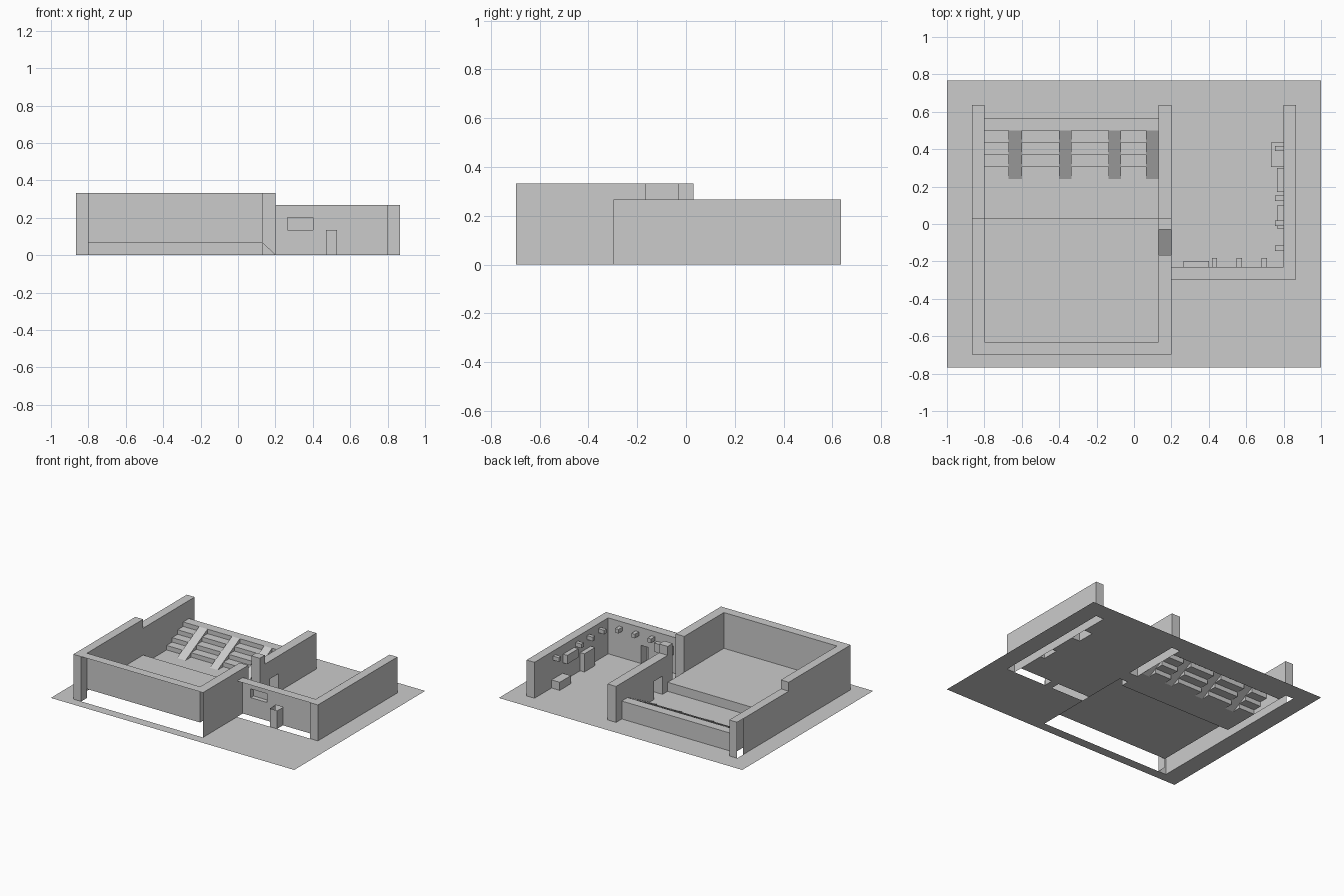
import bpy, bmesh
from mathutils import Vector

if "Cube" in bpy.data.objects:
    bpy.data.objects.remove(bpy.data.objects["Cube"])

grey = bpy.data.materials.new("plain_grey")
grey.diffuse_color = (0.6, 0.6, 0.6, 1)
grey.use_nodes = True
grey.node_tree.nodes["Principled BSDF"].inputs["Base Color"].default_value = grey.diffuse_color

# Grid lines of the plan
XL0, XL1 = -0.865, -0.8      # left wall
XM0, XM1 = 0.13, 0.2         # middle wall
XR0, XR1 = 0.8, 0.865        # right wall
YF0, YF1 = -0.697, -0.63     # hall front wall
YS0, YS1 = -0.298, -0.23     # side room front wall
YE, YB = 0.03, 0.635         # stage edge, back ends
HI, LO, FL = 0.333, 0.267, 0.067
DOOR = 0.135


def face(bm, pts, direction):
    """Polygon turned to face the given direction."""
    f = bm.faces.new([bm.verts.new(p) for p in pts])
    f.normal_update()
    if f.normal.dot(Vector(direction)) < 0:
        f.normal_flip()


def panel(bm, side, c, a, b, holes=()):
    """Axis-aligned sheet at coordinate c with rectangular holes (a0,a1,b0,b1)."""
    ax = "xyz".index(side[1])
    d = [0, 0, 0]
    d[ax] = 1 if side[0] == "+" else -1
    us = sorted({*a, *[v for h in holes for v in h[:2] if a[0] < v < a[1]]})
    vs = sorted({*b, *[v for h in holes for v in h[2:] if b[0] < v < b[1]]})
    for u0, u1 in zip(us, us[1:]):
        for v0, v1 in zip(vs, vs[1:]):
            u, v = (u0 + u1) / 2, (v0 + v1) / 2
            if any(h[0] < u < h[1] and h[2] < v < h[3] for h in holes):
                continue
            pts = []
            for p, q in ((u0, v0), (u1, v0), (u1, v1), (u0, v1)):
                co = [p, q]
                co.insert(ax, c)
                pts.append(co)
            face(bm, pts, d)


def box(bm, x, y, z, sides):
    """Box showing only the listed sides."""
    for s in sides.split():
        r = [x, y, z]
        c = r.pop("xyz".index(s[1]))[s[0] == "+"]
        panel(bm, s, c, *r)


def finish(bm, name):
    bmesh.ops.remove_doubles(bm, verts=bm.verts, dist=1e-4)
    me = bpy.data.meshes.new(name)
    bm.to_mesh(me)
    bm.free()
    me.materials.append(grey)
    bpy.context.collection.objects.link(bpy.data.objects.new(name, me))


# Bleacher layout
treads = [0.305, 0.37, 0.435, 0.5]
RISE = 0.0333
aisles = [(-0.67, -0.6), (-0.4, -0.335), (-0.135, -0.07), (0.065, XM0)]
BACK = 0.568

# Ground, open beneath walls, stage, bleacher and floor boxes
door = (0.09, 0.19)
low_box = ((0.733, XR0), (0.305, 0.435))
tall_box = ((0.765, XR0), (-0.025, 0.1))
holes = [(XL0, XL1, YF0, YB), (XL0, XM1, YF0, YE), (XM0, XM1, YE, door[0]),
         (XM0, XM1, door[1], YB), (XL1, XM0, treads[0], BACK),
         (XM1, 0.47, YS0, YS1), (0.53, XR0, YS0, YS1), (XR0, XR1, YS0, YB),
         (*low_box[0], *low_box[1]), (*tall_box[0], *tall_box[1])]
holes += [(a, b, 0.24, treads[0]) for a, b in aisles]
bm = bmesh.new()
panel(bm, "+z", 0, (-1, 1), (-0.768, 0.768), holes)
finish(bm, "ground")

# Raised floor of the hall with its riser
bm = bmesh.new()
panel(bm, "+z", FL, (XL1, XM0), (YF1, YE))
panel(bm, "+y", YE, (XL1, XM0), (0, FL))
finish(bm, "raised_floor")

# Left wall
bm = bmesh.new()
box(bm, (XL0, XL1), (YF0, YE), (0, HI), "-x -y +z")
panel(bm, "+x", XL1, (YF0, YF1), (0, HI))
panel(bm, "+x", XL1, (YF1, YE), (FL, HI))
panel(bm, "+y", YE, (XL0, XL1), (LO, HI))
box(bm, (XL0, XL1), (YE, YB), (0, LO), "+x +y +z")
panel(bm, "-x", XL0, (YE, BACK), (0, LO))
finish(bm, "left_wall")

# Hall front wall
bm = bmesh.new()
panel(bm, "+z", HI, (XL1, XM0), (YF0, YF1))
panel(bm, "+y", YF1, (XL1, XM0), (FL, HI))
finish(bm, "hall_front_wall")

# Middle wall with a full-height gap and a low doorway
gap = (-0.165, -0.03)
bm = bmesh.new()
for y0, y1 in ((YF0, gap[0]), (gap[1], YE)):
    box(bm, (XM0, XM1), (y0, y1), (0, HI), "+x +z")
    panel(bm, "-x", XM0, (max(y0, YF1), y1), (FL, HI))
for y, d in ((gap[0], 1), (gap[1], -1)):
    face(bm, [(XM0, y, FL), (XM1, y, 0), (XM1, y, HI), (XM0, y, HI)], (0, d, 0))
panel(bm, "+y", YE, (XM0, XM1), (LO, HI))
box(bm, (XM0, XM1), (YE, YB), (0, LO), "+y +z")
for s, x in (("-x", XM0), ("+x", XM1)):
    panel(bm, s, x, (YE, YB), (0, LO), [(*door, 0, DOOR)])
panel(bm, "+y", door[0], (XM0, XM1), (0, DOOR))
panel(bm, "-y", door[1], (XM0, XM1), (0, DOOR))
panel(bm, "-z", DOOR, (XM0, XM1), door)
finish(bm, "middle_wall")

# Ramp down through the gap
bm = bmesh.new()
face(bm, [(XM0, gap[0], FL), (XM1, gap[0], 0), (XM1, gap[1], 0), (XM0, gap[1], FL)], (1, 0, 1))
finish(bm, "gap_ramp")

# Side room front wall with a door niche and a window recess
window = (0.265, 0.4, 0.135, 0.2)
bm = bmesh.new()
panel(bm, "+y", YS1, (XM1, XR0), (0, LO), [(0.47, 0.53, 0, DOOR), window])
panel(bm, "+z", LO, (XM1, XR0), (YS0, YS1))
finish(bm, "side_front_wall")
bm = bmesh.new()
panel(bm, "+y", YS0, (0.47, 0.53), (0, DOOR))
panel(bm, "+x", 0.47, (YS0, YS1), (0, DOOR))
panel(bm, "-x", 0.53, (YS0, YS1), (0, DOOR))
finish(bm, "door_niche")
bm = bmesh.new()
box(bm, window[:2], (YS1, -0.197), window[2:], "-x +x +y -z +z")
finish(bm, "window_cabinet")

# Right wall
bm = bmesh.new()
box(bm, (XR0, XR1), (YS0, YB), (0, LO), "+x -y +y +z")
panel(bm, "-x", XR0, (YS1, YB), (0, LO))
panel(bm, "-x", XR0, (YS0, YS1), (0, LO))
finish(bm, "right_wall")

# Boxes along the right wall
for name, (x, y), z, sides in (
        ("low_box", low_box, (0, 0.06), "-x -y +y +z"),
        ("tall_box", tall_box, (0, DOOR), "-x -y +y +z"),
        ("hanging_box", ((0.765, XR0), (0.17, 0.3)), (0.135, 0.2), "-x -y +y -z +z")):
    bm = bmesh.new()
    box(bm, x, y, z, sides)
    finish(bm, name)

# Small wall lamps
bm = bmesh.new()
for x in (0.43, 0.563, 0.697):
    box(bm, (x - 0.014, x + 0.014), (YS1, -0.183), (0.2, 0.23), "-x +x +y -z +z")
for y in (0.403, 0.138, 0.004, -0.13):
    box(bm, (0.753, XR0), (y - 0.014, y + 0.014), (0.2, 0.23), "-x -y +y -z +z")
finish(bm, "wall_lamps")

# Bleacher steps between the sloped aisles
bm = bmesh.new()
cuts = [XL1] + [v for a in aisles for v in a]
ends = treads[1:] + [BACK]
for a, b in zip(cuts[::2], cuts[1::2]):
    for k, (y0, y1) in enumerate(zip(treads, ends)):
        panel(bm, "-y", y0, (a, b), (k * RISE, (k + 1) * RISE))
        if k < 3:
            panel(bm, "+z", (k + 1) * RISE, (a, b), (y0, y1))
panel(bm, "+z", 4 * RISE, (XL1, XM0), (treads[3], BACK))
panel(bm, "+y", BACK, (XL1, XM0), (0, 4 * RISE))
finish(bm, "bleacher")

# Sloped aisles resting on the step edges
bm = bmesh.new()
nose = [0.24] + treads
for a, b in aisles:
    face(bm, [(a, 0.24, 0), (b, 0.24, 0), (b, 0.5, 4 * RISE), (a, 0.5, 4 * RISE)], (0, -1, 1))
    for k in range(4):
        y0, y1, z0, z1 = nose[k], nose[k + 1], k * RISE, (k + 1) * RISE
        for x, d in ((a, -1), (b, 1)):
            face(bm, [(x, y0, z0), (x, y1, z0), (x, y1, z1)], (d, 0, 0))
finish(bm, "aisle_ramps")
